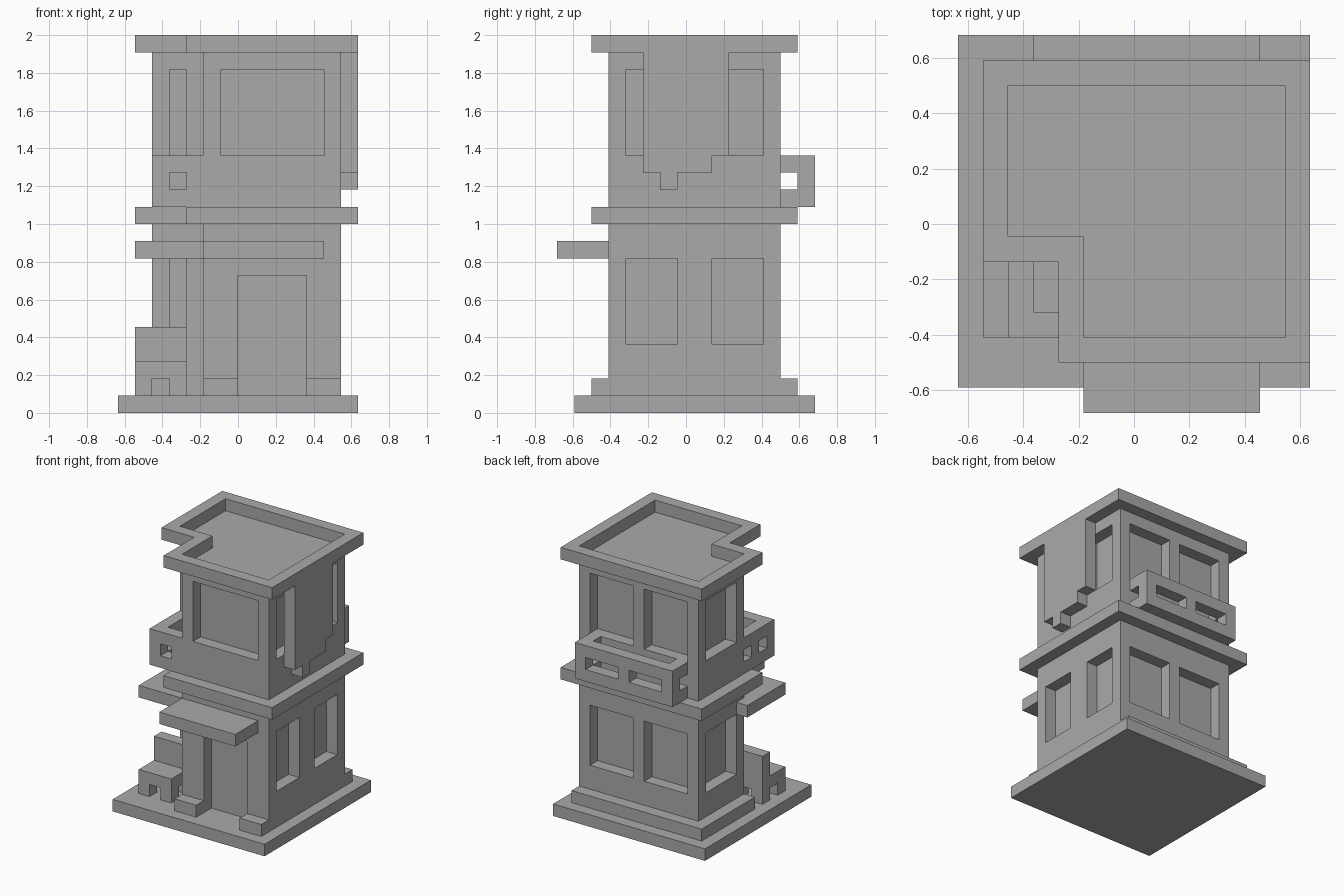
import bpy, bmesh
from itertools import product

cube = bpy.data.objects.get("Cube")
if cube:
    bpy.data.objects.remove(cube, do_unlink=True)

UNIT = 1 / 11  # size of one building block

grey = bpy.data.materials.new("plain grey")
grey.use_nodes = True
grey.diffuse_color = (0.4, 0.4, 0.4, 1)
grey.node_tree.nodes["Principled BSDF"].inputs["Base Color"].default_value = (0.4, 0.4, 0.4, 1)


def build(name, solids, voids=()):
    """Join boxes (x0, x1, y0, y1, z0, z1), carve the voids, keep only the outer skin."""
    boxes = list(solids) + list(voids)
    cuts = [sorted({v for b in boxes for v in b[2 * a:2 * a + 2]}) for a in range(3)]

    def filled(cell):
        if any(i < 0 or i >= len(c) - 1 for i, c in zip(cell, cuts)):
            return False
        mid = [(c[i] + c[i + 1]) / 2 for i, c in zip(cell, cuts)]
        inside = lambda b: all(b[2 * a] < mid[a] < b[2 * a + 1] for a in range(3))
        return any(map(inside, solids)) and not any(map(inside, voids))

    bm = bmesh.new()
    corners = {}

    def corner(key):
        if key not in corners:
            corners[key] = bm.verts.new([c[i] * UNIT for i, c in zip(key, cuts)])
        return corners[key]

    for cell in product(*(range(len(c) - 1) for c in cuts)):
        if not filled(cell):
            continue
        for axis, side in product(range(3), (0, 1)):
            near = list(cell)
            near[axis] += 2 * side - 1
            if filled(near):
                continue
            u, v = (axis + 1) % 3, (axis + 2) % 3
            ring = []
            for du, dv in ((0, 0), (1, 0), (1, 1), (0, 1)):
                key = list(cell)
                key[axis] += side
                key[u] += du
                key[v] += dv
                ring.append(corner(tuple(key)))
            bm.faces.new(ring if side else ring[::-1])
    bmesh.ops.dissolve_limit(bm, angle_limit=0.01, verts=bm.verts[:], edges=bm.edges[:])
    mesh = bpy.data.meshes.new(name)
    bm.to_mesh(mesh)
    bm.free()
    mesh.materials.append(grey)
    obj = bpy.data.objects.new(name, mesh)
    bpy.context.collection.objects.link(obj)
    return obj


def footprint(grow, z0, z1):
    """L-shaped floor plan, grown outward from the walls."""
    g = grow
    return [(-5 - g, 6 + g, -0.5 - g, 5.5 + g, z0, z1),
            (-2 - g, 6 + g, -4.5 - g, 5.5 + g, z0, z1)]


# Ground slab and plinth
build("base", [(-7, 7, -6.5, 7.5, 0, 1)])
build("plinth", [(-6, 6, 5.5, 6.5, 1, 2), (-6, -5, -0.5, 6.5, 1, 2),
                 (-2, 0, -5.5, -4.5, 1, 2), (4, 6, -5.5, -4.5, 1, 2)])

# Walls with recessed windows on both floors and the front door
openings = [(0, 4, -4.5, -3.5, 1, 8), (-1, 5, -4.5, -3.5, 15, 20)]
for sill in (4, 15):
    z = (sill, sill + 5)
    openings += [(5, 6, -3.5, -0.5, *z), (5, 6, 1.5, 4.5, *z),
                 (1, 5, 4.5, 5.5, *z), (-4, 0, 4.5, 5.5, *z),
                 (-5, -4, 0.5, 4.5, *z), (-4, -3, -0.5, 0.5, *z)]
build("walls", footprint(0, 1, 21), openings)

# Floor band and roof rim
build("floor_band", footprint(1, 11, 12))
build("roof_rim", footprint(1, 21, 22), footprint(0, 21, 22))

# Awnings over the door and the corner porch
build("door_awning", [(-2, 5, -7.5, -4.5, 9, 10)])
build("porch_awning", [(-6, -2, -4.5, -0.5, 9, 10), (-6, -5, -0.5, 0.5, 9, 10)])

# Corner balcony parapet
build("corner_parapet",
      [(-5, -4, -4.5, -0.5, 12, 15), (-5, -2, -4.5, -3.5, 12, 15)],
      [(-4, -3, -4.5, -3.5, 13, 14), (-5, -4, -1.5, -0.5, 13, 14),
       (-5, -4, -3.5, -2.5, 13, 14)])

# Back balcony railing
build("back_railing",
      [(-4, 5, 6.5, 7.5, 12, 15), (-4, -3, 5.5, 7.5, 12, 15), (4, 5, 5.5, 7.5, 12, 15)],
      [(-3, 0, 6.5, 7.5, 13, 14), (1, 4, 6.5, 7.5, 13, 14), (-4, 5, 5.5, 6.5, 13, 14)])

# Stepped hanging on the side wall
build("side_hanging", [(6, 7, -2.5, 2.5, 15, 21), (6, 7, -2.5, 1.5, 14, 15),
                       (6, 7, -1.5, -0.5, 13, 14)])

# Bench on the porch
build("bench", [(-6, -3, -4.5, -1.5, 1, 3), (-6, -3, -2.5, -1.5, 3, 5)],
      [(-5, -4, -4.5, -1.5, 1, 2), (-6, -3, -3.5, -2.5, 1, 2)])
